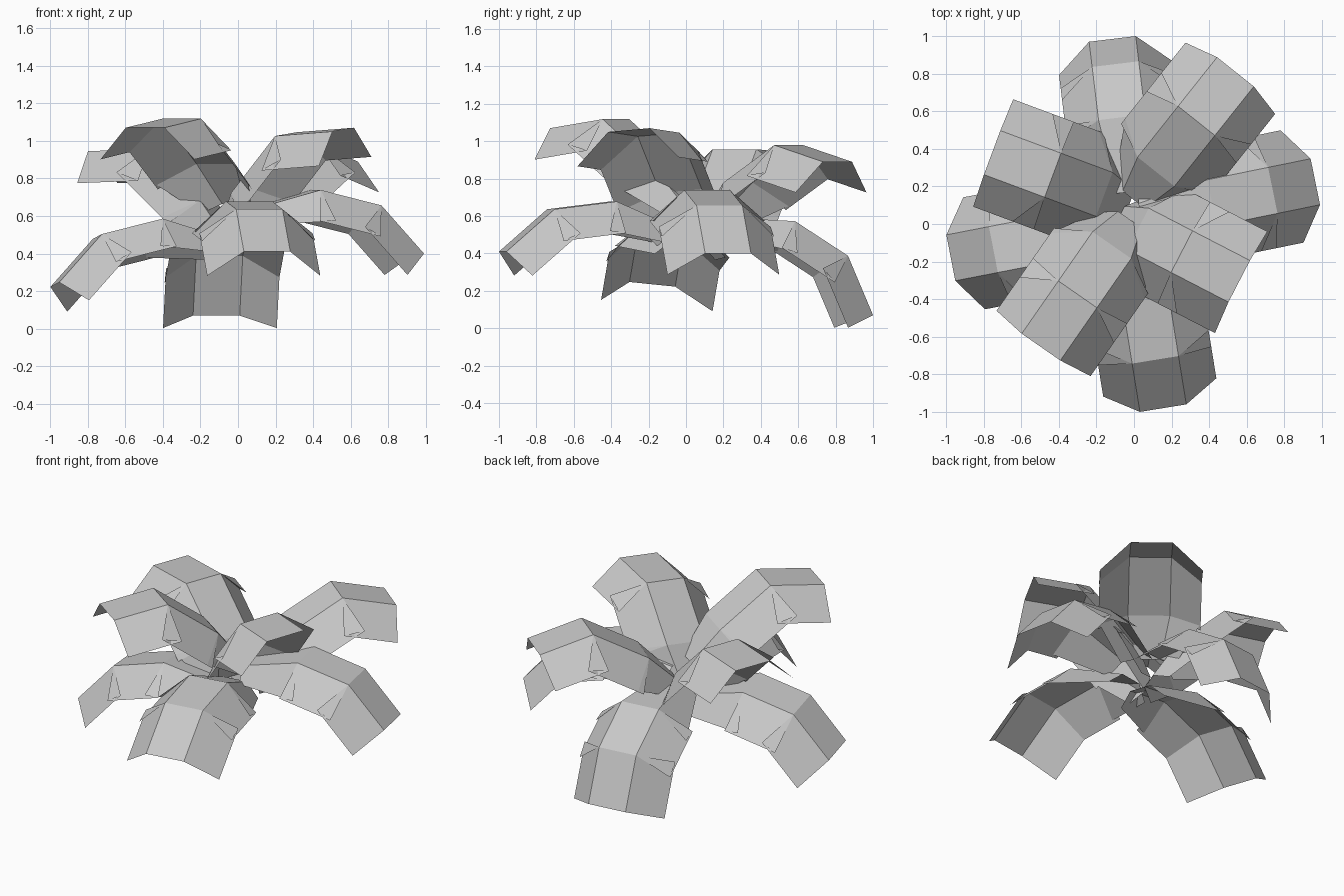
import bpy
import bmesh
from math import sin, cos, radians
from mathutils import Vector

cube = bpy.data.objects.get("Cube")
if cube:
    bpy.data.objects.remove(cube, do_unlink=True)

grey = bpy.data.materials.new("plain_grey")
grey.use_nodes = True
colour = (0.58, 0.58, 0.58, 1)
grey.diffuse_color = colour
grey.node_tree.nodes["Principled BSDF"].inputs["Base Color"].default_value = colour

UP = Vector((0, 0, 1))
HALF_WIDTH = 0.125
FLAP_OUT, FLAP_DROP = 0.18, 0.17

# Segment lengths from tip to base, and the bend at each joint in degrees
UPPER = ((0.345, 0.40, 0.27), (45, 15))
LOWER = ((0.345, 0.34, 0.40), (34, 30))


def make_leaf(name, tip, heading, slope, style, roll=0):
    """Three stiff segments with folded side flaps that pinch at each joint."""
    lengths, bends = style
    d = Vector((heading[0], heading[1], 0)).normalized()
    w = Vector((d.y, -d.x, roll)).normalized()
    slopes = [slope, slope + bends[0], slope + sum(bends)]

    # Centre line from tip to base, with one normal for each segment
    rows, normals = [Vector(tip)], []
    for length, angle in zip(lengths, slopes):
        a = radians(angle)
        rows.append(rows[-1] - (d * cos(a) + UP * sin(a)) * length)
        normals.append(UP * cos(a) - d * sin(a))

    bm = bmesh.new()
    halves = [HALF_WIDTH] * 3 + [HALF_WIDTH * 0.6]
    ridge = {s: [bm.verts.new(p + w * s * h) for p, h in zip(rows, halves)]
             for s in (-1, 1)}

    for i in range(3):
        bm.faces.new((ridge[-1][i], ridge[1][i], ridge[1][i + 1], ridge[-1][i + 1]))

    for s in (-1, 1):
        previous = None
        for i, n in enumerate(normals):
            corners = []
            for j in (i, i + 1):
                shrink = 0.5 if j == 3 else 1
                offset = (w * s * FLAP_OUT - n * FLAP_DROP) * shrink
                corners.append(bm.verts.new(ridge[s][j].co + offset))
            loop = [ridge[s][i], corners[0], corners[1], ridge[s][i + 1]]
            bm.faces.new(loop if s > 0 else loop[::-1])
            # Pinched dart between neighbouring flaps
            if previous:
                dart = [ridge[s][i], previous, corners[0]]
                bm.faces.new(dart if s > 0 else dart[::-1])
            previous = corners[1]

    # Turn the faces so that the upper surface points outward
    bm.normal_update()
    bm.faces.ensure_lookup_table()
    if bm.faces[0].normal.dot(normals[0]) < 0:
        bmesh.ops.reverse_faces(bm, faces=bm.faces[:])

    mesh = bpy.data.meshes.new(name)
    bm.to_mesh(mesh)
    bm.free()
    mesh.materials.append(grey)
    bpy.context.collection.objects.link(bpy.data.objects.new(name, mesh))


# Lower ring of drooping leaves
make_leaf("back_leaf", (-0.115, 0.985, 0.07), (-0.12, 0.99), -67, LOWER)
make_leaf("left_leaf", (0.965, 0.225, 0.40), (0.98, 0.20), -48, LOWER)
make_leaf("front_leaf", (0.155, -0.98, 0.41), (0.16, -0.99), -41, LOWER)
make_leaf("right_leaf", (-0.975, -0.18, 0.235), (-0.98, -0.19), -48, LOWER, -0.1)

# Upper ring of raised leaves
make_leaf("back_left_leaf", (0.54, 0.81, 0.89), (0.62, 0.78), -15, UPPER)
make_leaf("front_left_leaf", (0.56, -0.305, 1.06), (0.89, -0.46), 4, UPPER, -0.08)
make_leaf("front_right_leaf", (-0.495, -0.655, 1.07), (-0.57, -0.82), -8, UPPER)
make_leaf("back_right_leaf", (-0.755, 0.38, 0.945), (-0.94, 0.35), -2, UPPER)
